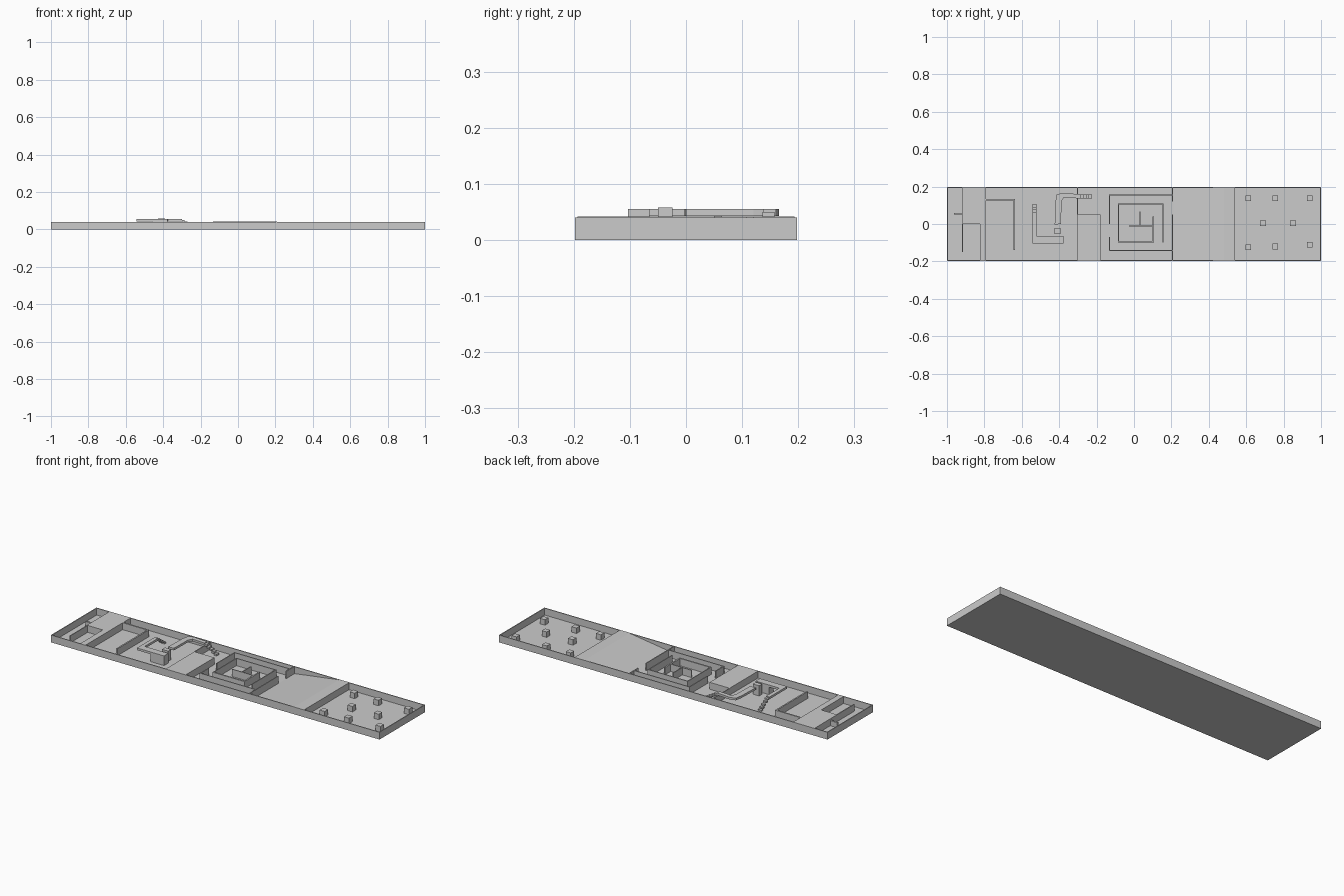
import bpy, bmesh

if "Cube" in bpy.data.objects:
    bpy.data.objects.remove(bpy.data.objects["Cube"])

T = 0.04      # wall height
F = 0.002     # floor thickness
W = 0.005     # thin wall thickness


def mesh_object(name, bm):
    bmesh.ops.recalc_face_normals(bm, faces=bm.faces)
    me = bpy.data.meshes.new(name)
    bm.to_mesh(me)
    bm.free()
    ob = bpy.data.objects.new(name, me)
    bpy.context.collection.objects.link(ob)
    return ob


def add_box(bm, x0, x1, y0, y1, z0, z1):
    vs = bmesh.ops.create_cube(bm, size=1)["verts"]
    for v in vs:
        v.co = ((x0 + x1) / 2 + v.co.x * (x1 - x0),
                (y0 + y1) / 2 + v.co.y * (y1 - y0),
                (z0 + z1) / 2 + v.co.z * (z1 - z0))


def boxes(name, items):
    bm = bmesh.new()
    for b in items:
        add_box(bm, *b)
    return mesh_object(name, bm)


def prism(name, pts, offset):
    bm = bmesh.new()
    f = bm.faces.new([bm.verts.new(p) for p in pts])
    new = bmesh.ops.extrude_face_region(bm, geom=[f])["geom"]
    bmesh.ops.translate(bm, vec=offset, verts=[g for g in new if isinstance(g, bmesh.types.BMVert)])
    return mesh_object(name, bm)


def hwall(y, x0, x1, top=T, w=W):
    return (x0, x1, y - w / 2, y + w / 2, F, top)


def vwall(x, y0, y1, top=T, w=W):
    return (x - w / 2, x + w / 2, y0, y1, F, top)


# Tray
boxes("floor", [(-1, 1, -0.198, 0.198, 0, F)])
boxes("outer_walls", [(-1, 1, s * 0.1955 - W / 2, s * 0.1955 + W / 2, 0, T) for s in (-1, 1)]
      + [(s * 0.9975 - W / 2, s * 0.9975 + W / 2, -0.193, 0.193, 0, T) for s in (-1, 1)])

# Start corridor with raised ledge and side pit
prism("start_ledge", [(-0.92, 0.193, F), (-0.92, 0, F), (-0.823, 0, F), (-0.823, -0.193, F),
                      (-0.79, -0.193, F), (-0.79, 0.193, F)], (0, 0, T - F))
boxes("corridor_wall", [vwall(-0.9175, -0.15, 0)])
boxes("corridor_bar", [(-0.962, -0.92, 0.05, 0.06, F, 0.03)])

# Second room divider
boxes("room_divider", [hwall(0.13, -0.79, -0.635, w=0.008), vwall(-0.639, -0.14, 0.134, w=0.008)])

# Raised walkway with its stairs and pillars
B0, B1 = 0.043, 0.055
boxes("up_stairs", [(-0.543, -0.522, 0.12 - (i + 1) * 0.014, 0.12 - i * 0.014,
                     (i + 1) * 0.01 - 0.008, (i + 1) * 0.01) for i in range(5)])
prism("first_walkway", [(-0.543, 0.05, B0), (-0.543, -0.103, B0), (-0.378, -0.103, B0),
                        (-0.378, -0.065, B0), (-0.522, -0.065, B0), (-0.522, 0.05, B0)], (0, 0, B1 - B0))
boxes("walkway_pillar", [(-0.46, -0.378, -0.103, -0.065, F, B0)])
boxes("stepping_pillar", [(-0.428, -0.39, -0.05, -0.024, F, 0.058)])
prism("second_walkway", [(-0.424, -0.003, B0), (-0.39, 0, B0), (-0.388, 0.12, B0), (-0.375, 0.142, B0),
                         (-0.3, 0.137, B0), (-0.3, 0.16, B0), (-0.385, 0.166, B0),
                         (-0.413, 0.157, B0), (-0.42, 0.12, B0)], (0, 0, B1 - B0))
boxes("down_stairs", [(-0.3 + i * 0.015, -0.285 + i * 0.015, 0.136, 0.158,
                       0.04 - i * 0.009, 0.05 - i * 0.009) for i in range(5)])

# Barrier under the walkway
boxes("barrier_block", [(-0.302, -0.18, -0.193, 0.052, F, T)])
boxes("barrier_wall", [vwall(-0.302, 0.052, 0.193)])

# Labyrinth
L = 0.042
boxes("labyrinth_outer", [
    hwall(0.156, -0.133, 0.208, L), hwall(-0.141, -0.133, 0.208, L),
    vwall(-0.13, 0, 0.154, L), vwall(-0.13, -0.139, -0.07, L),
    vwall(0.207, 0.12, 0.193, L), vwall(0.207, -0.193, 0.052, L)])
boxes("labyrinth_inner", [
    hwall(0.106, -0.086, 0.157, L), vwall(0.155, -0.1, 0.104, L),
    vwall(-0.084, -0.095, 0.104, L), hwall(-0.094, -0.086, 0.107, L, 0.008),
    vwall(0.103, -0.09, 0.04, L, 0.008)])
boxes("labyrinth_core", [vwall(0.031, -0.01, 0.068, L), hwall(-0.011, -0.028, 0.1, L)])

# Ramp rising to a drop-off
prism("ramp", [(0.21, -0.193, F), (0.48, -0.193, T), (0.54, -0.193, T), (0.54, -0.193, F)], (0, 0.386, 0))

# Obstacle cubes in the last room
c = 0.015
spots = [(0.61, 0.137), (0.755, 0.137), (0.94, 0.137), (0.69, 0.003), (0.85, 0.003),
         (0.61, -0.125), (0.755, -0.12), (0.94, -0.11)]
boxes("obstacle_cubes", [(x - c, x + c, y - c, y + c, F, F + 2 * c) for x, y in spots])
